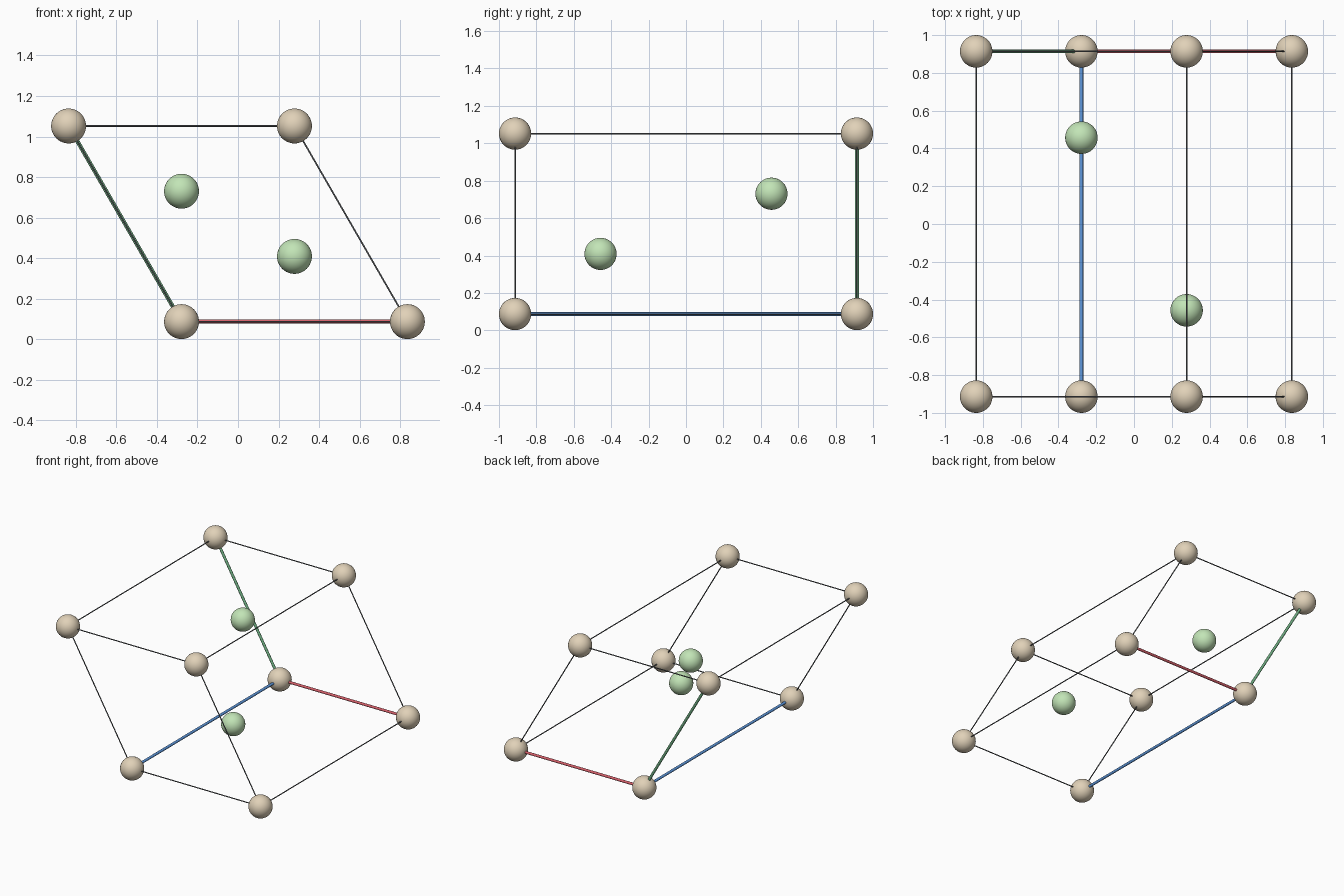
import bpy
from mathutils import Vector

if "Cube" in bpy.data.objects:
    bpy.data.objects.remove(bpy.data.objects["Cube"])

R = 0.086                                   # atom radius
ORIGIN = Vector((-0.2785, 0.914, R + 0.001))
A = Vector((1.114, 0, 0))                   # cell vectors
B = Vector((-0.557, 0, 0.965))
C = Vector((0, -1.828, 0))


def material(name, rgb):
    m = bpy.data.materials.new(name)
    m.diffuse_color = (*rgb, 1)
    m.use_nodes = True
    m.node_tree.nodes["Principled BSDF"].inputs["Base Color"].default_value = m.diffuse_color
    return m


tan = material("tan", (0.75, 0.64, 0.48))
sage = material("sage green", (0.54, 0.78, 0.47))
red = material("red", (0.68, 0.12, 0.15))
green = material("green", (0.17, 0.45, 0.24))
blue = material("blue", (0.12, 0.33, 0.75))
slate = material("slate grey", (0.13, 0.14, 0.15))


def point(i, j, k):
    return ORIGIN + A * i + B * j + C * k


def finish(name, mat):
    ob = bpy.context.object
    ob.name = name
    ob.data.materials.append(mat)
    bpy.ops.object.shade_smooth_by_angle()


def atom(name, pos, mat):
    bpy.ops.mesh.primitive_uv_sphere_add(segments=48, ring_count=24, radius=R, location=pos)
    finish(name, mat)


def rod(name, p, q, radius, mat):
    d = q - p
    bpy.ops.mesh.primitive_cylinder_add(
        vertices=16, radius=radius, depth=d.length, location=(p + q) / 2,
        rotation=d.to_track_quat('Z', 'Y').to_euler())
    finish(name, mat)


# Corner atoms
for i in (0, 1):
    for j in (0, 1):
        for k in (0, 1):
            atom("corner_atom", point(i, j, k), tan)

# Inner atoms
atom("inner_atom_back", point(1/3, 2/3, 1/4), sage)
atom("inner_atom_front", point(2/3, 1/3, 3/4), sage)

# Cell edges: the three meeting at the origin are thicker coloured axes
for axis, (name, mat) in enumerate((("red_axis", red), ("green_axis", green), ("blue_axis", blue))):
    for u in (0, 1):
        for v in (0, 1):
            start = [u, v]
            start.insert(axis, 0)
            end = [u, v]
            end.insert(axis, 1)
            if u == v == 0:
                rod(name, point(*start), point(*end), 0.010, mat)
            else:
                rod("cell_edge", point(*start), point(*end), 0.004, slate)
